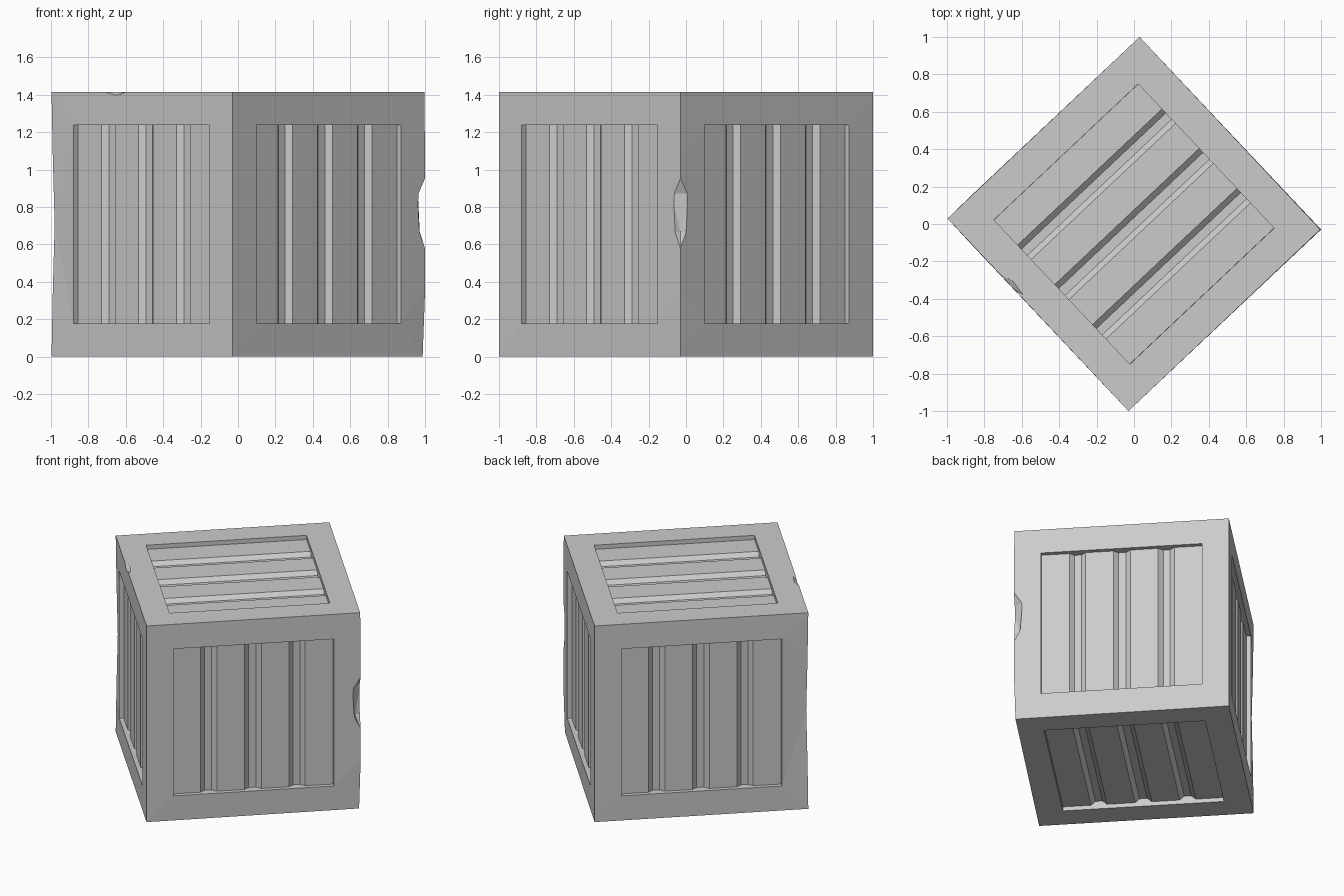
import bpy, bmesh, math
from mathutils import Vector, Matrix

if "Cube" in bpy.data.objects:
    bpy.data.objects.remove(bpy.data.objects["Cube"])

H = 0.7075           # half side of the crate
BORDER = 0.1775      # frame width
DEPTH = 0.057        # recess depth
PLACE = Matrix.Translation((0, 0, H)) @ Matrix.Rotation(math.radians(43.3), 4, 'Z')


def make_object(name, bm):
    bmesh.ops.recalc_face_normals(bm, faces=bm.faces[:])
    mesh = bpy.data.meshes.new(name)
    bm.to_mesh(mesh)
    bm.free()
    ob = bpy.data.objects.new(name, mesh)
    bpy.context.collection.objects.link(ob)
    return ob


# crate frame: cube with a square recess in every side
bm = bmesh.new()
bmesh.ops.create_cube(bm, size=2 * H)
sides = bm.faces[:]
outer = bm.edges[:]
bmesh.ops.inset_individual(bm, faces=sides, thickness=BORDER, use_even_offset=True)
panels = [f for f in bm.faces if all(abs(abs(c) - H) < 1e-4 or abs(c) < H - 0.1
          for c in f.calc_center_median()) and max(abs(c) for c in f.calc_center_median()) > H - 1e-4
          and sum(abs(c) < 1e-4 for c in f.calc_center_median()) == 2]
for f in bmesh.ops.extrude_discrete_faces(bm, faces=panels)['faces']:
    bmesh.ops.translate(bm, verts=f.verts[:], vec=-f.normal * DEPTH)

# worn edges: slight dents along the left and right upright corners
worn = [e for e in bm.edges
        if all(abs(abs(v.co.x) - H) < 1e-4 and abs(v.co.x + v.co.y) < 1e-4 for v in e.verts)
        and abs(e.verts[0].co.z - e.verts[1].co.z) > 1.3]
bmesh.ops.subdivide_edges(bm, edges=worn, cuts=3)
for v in bm.verts:
    x, y, z = v.co
    if abs(abs(x) - H) < 1e-4 and abs(x + y) < 1e-4:
        if x < 0:
            dent = 0.02 if abs(z) < 0.1 else 0.01 if abs(z) < 0.5 else 0.003
        else:
            dent = 0.013 if z < -0.6 else 0.004 if z > 0.6 else 0.0
        v.co -= Vector((x, y, 0)).normalized() * dent
bmesh.ops.triangulate(bm, faces=[f for f in bm.faces if len(f.verts) > 4])
frame = make_object("crate_frame", bm)
frame.matrix_world = PLACE

# chips knocked out of the frame edges: position, radii, turn
chips = [((1.02, -0.03, 0.77), (0.075, 0.09, 0.23), 0),
         ((-0.655, -0.34, 1.43), (0.1, 0.035, 0.035), -46.7)]
for i, (loc, radii, turn) in enumerate(chips):
    bm = bmesh.new()
    bmesh.ops.create_icosphere(bm, subdivisions=1, radius=1)
    bmesh.ops.scale(bm, vec=radii, verts=bm.verts[:])
    cutter = make_object(f"chip_cutter_{i + 1}", bm)
    cutter.location = loc
    cutter.rotation_euler.z = math.radians(turn)
    cutter.hide_render = True
    cutter.hide_viewport = True
    cutter.display_type = 'WIRE'
    mod = frame.modifiers.new("chip", 'BOOLEAN')
    mod.operation = 'DIFFERENCE'
    mod.solver = 'EXACT'
    mod.object = cutter


# bevelled planks: four in each recess
def add_plank(bm, u, v, n, centre):
    half = H - BORDER + 0.003
    profile = [(-0.124, -0.065), (0.124, -0.065), (0.122, -0.057),
               (0.092, -0.03), (-0.092, -0.03), (-0.122, -0.057)]
    ends = [[bm.verts.new(u * (centre + a) + n * (H + d) + v * s) for a, d in profile]
            for s in (-half, half)]
    bm.faces.new(ends[0])
    bm.faces.new(ends[1])
    for i in range(len(profile)):
        j = (i + 1) % len(profile)
        bm.faces.new((ends[0][i], ends[0][j], ends[1][j], ends[1][i]))


X, Y, Z = Vector((1, 0, 0)), Vector((0, 1, 0)), Vector((0, 0, 1))
for name, u, v, n in [("top", -Y, X, Z), ("bottom", Y, X, -Z),
                      ("side_1", Y, Z, X), ("side_2", -X, Z, Y),
                      ("side_3", -Y, Z, -X), ("side_4", X, Z, -Y)]:
    bm = bmesh.new()
    for centre in (-0.437, -0.147, 0.147, 0.437):
        add_plank(bm, u, v, n, centre)
    make_object(f"{name}_planks", bm).matrix_world = PLACE
